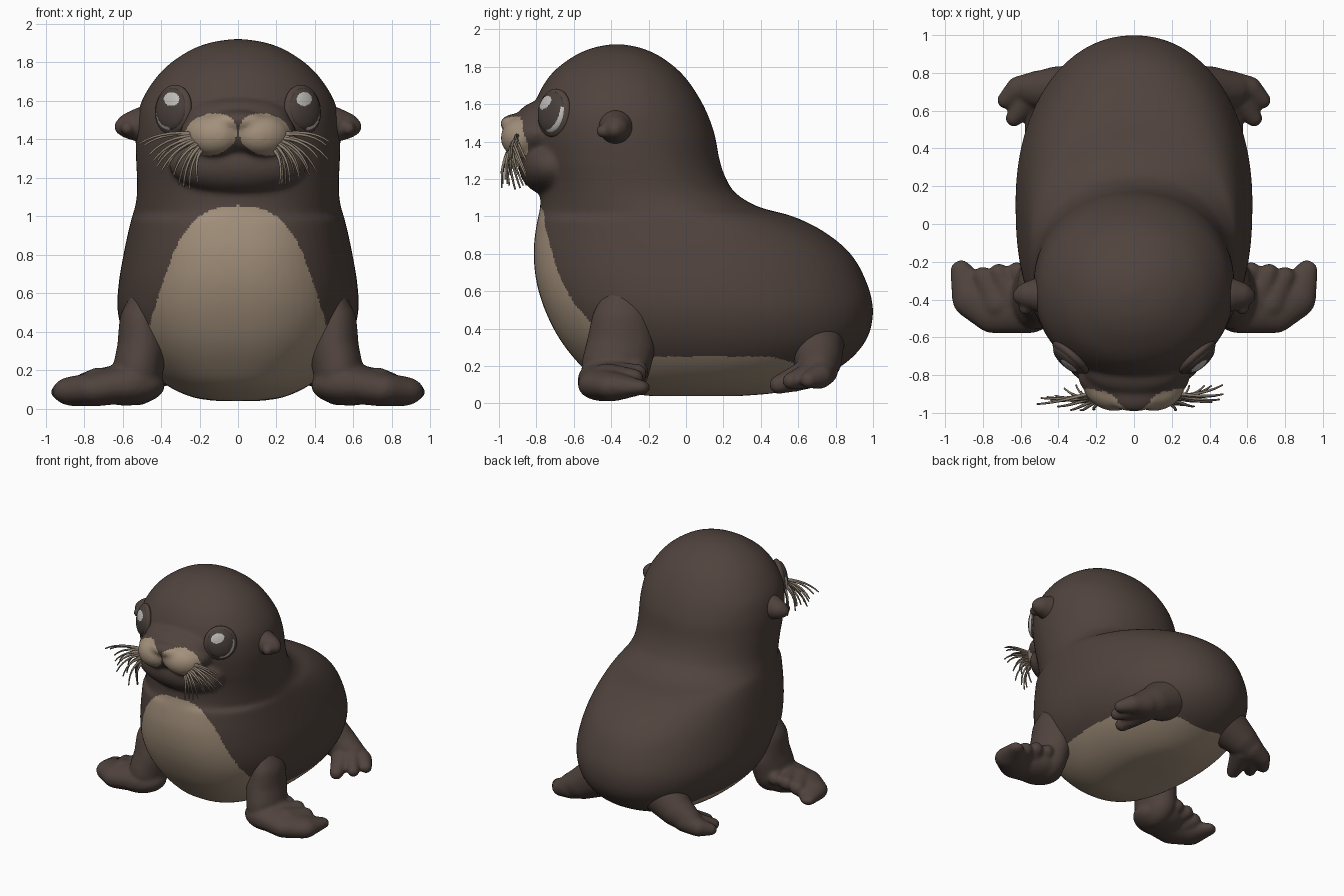
import bpy, bmesh, math, random
from mathutils import Vector, Matrix

if "Cube" in bpy.data.objects:
    bpy.data.objects.remove(bpy.data.objects["Cube"])

random.seed(4)


def mat(name, r, g, b):
    m = bpy.data.materials.new(name)
    m.diffuse_color = (r, g, b, 1)
    m.use_nodes = True
    m.node_tree.nodes["Principled BSDF"].inputs["Base Color"].default_value = m.diffuse_color
    return m


BROWN = mat("dark brown fur", 0.080, 0.056, 0.047)
TAN = mat("tan fur", 0.365, 0.278, 0.198)
EYE = mat("eye brown", 0.066, 0.050, 0.044)
WHITE = mat("eye light grey", 0.52, 0.51, 0.49)
WHISKER = mat("whisker grey brown", 0.26, 0.21, 0.16)


def blob(bm, c, r, rot=Matrix(), sub=4):
    m = Matrix.Translation(c) @ rot @ Matrix.Diagonal((*r, 1))
    bmesh.ops.create_icosphere(bm, subdivisions=sub, radius=1, matrix=m)


def chain(bm, pts, flat=1.0, wide=1.0, steps=7):
    """Tapered limb: overlapping blobs along (x, y, z, radius) points."""
    for a, b in zip(pts, pts[1:]):
        for i in range(steps + 1):
            x, y, z, r = Vector(a).lerp(Vector(b), i / steps)
            blob(bm, (x, y, z), (r * wide, r, r * flat), sub=3)


def outer_shell(me):
    """Drop any hidden inner shells left by the remesh."""
    bm = bmesh.new()
    bm.from_mesh(me)
    seen, shells = set(), []
    for v in bm.verts:
        if v in seen:
            continue
        seen.add(v)
        stack, shell = [v], []
        while stack:
            a = stack.pop()
            shell.append(a)
            for e in a.link_edges:
                o = e.other_vert(a)
                if o not in seen:
                    seen.add(o)
                    stack.append(o)
        shells.append(shell)
    shells.sort(key=len)
    bmesh.ops.delete(bm, geom=[v for s in shells[:-1] for v in s], context='VERTS')
    bm.to_mesh(me)
    bm.free()


def finish(name, bm, mats, voxel=0, smooth=0):
    """Make the object; optionally fuse it with a voxel remesh and soften it."""
    me = bpy.data.meshes.new(name)
    bm.to_mesh(me)
    bm.free()
    ob = bpy.data.objects.new(name, me)
    bpy.context.collection.objects.link(ob)
    if voxel:
        rm = ob.modifiers.new("fuse", 'REMESH')
        rm.mode = 'VOXEL'
        rm.voxel_size = voxel
        sm = ob.modifiers.new("soften", 'SMOOTH')
        sm.factor = 0.5
        sm.iterations = smooth
        dg = bpy.context.evaluated_depsgraph_get()
        me = bpy.data.meshes.new_from_object(ob.evaluated_get(dg))
        ob.modifiers.clear()
        outer_shell(me)
        ob.data = me
    me.materials.clear()
    for m in mats:
        me.materials.append(m)
    for p in me.polygons:
        p.use_smooth = True
    return ob


def catmull(p0, p1, p2, p3, t):
    return 0.5 * (2 * p1 + (p2 - p0) * t + (2 * p0 - 5 * p1 + 4 * p2 - p3) * t * t
                  + (3 * p1 - p0 - 3 * p2 + p3) * t ** 3)


# body and head: horizontal slices (z, front y, back y, half width)
SLICES = [(0.04, -0.20, 0.30, 0.12), (0.06, -0.32, 0.50, 0.24), (0.12, -0.47, 0.68, 0.37),
          (0.22, -0.58, 0.86, 0.49), (0.35, -0.68, 0.97, 0.58), (0.50, -0.755, 1.0, 0.625),
          (0.65, -0.80, 0.965, 0.62), (0.80, -0.815, 0.88, 0.595), (0.92, -0.805, 0.735, 0.57),
          (1.0, -0.79, 0.57, 0.55), (1.05, -0.78, 0.39, 0.535), (1.12, -0.78, 0.27, 0.525),
          (1.20, -0.79, 0.215, 0.525), (1.30, -0.81, 0.18, 0.53), (1.45, -0.83, 0.15, 0.53),
          (1.60, -0.81, 0.09, 0.50), (1.75, -0.73, -0.01, 0.40), (1.85, -0.61, -0.13, 0.27),
          (1.90, -0.50, -0.24, 0.15), (1.92, -0.40, -0.34, 0.03)]
bm = bmesh.new()
rows = [Vector(s) for s in SLICES]
rows = [rows[0]] + rows + [rows[-1]]
N, rings = 64, []
for i in range(1, len(rows) - 2):
    for k in range(5 if i < len(rows) - 3 else 6):
        z, yf, yb, w = catmull(*rows[i - 1:i + 3], k / 5)
        ring = []
        for j in range(N):
            c, s = math.cos(j * math.tau / N), math.sin(j * math.tau / N)
            e = 2 / (2.4 if z < 1.0 and s < 0 else 2.1)  # squarer chest and shoulders
            ring.append(bm.verts.new((math.copysign(abs(c) ** e, c) * w,
                                      (yf + yb) / 2 + math.copysign(abs(s) ** e, s) * (yb - yf) / 2, z)))
        rings.append(ring)
for a, b in zip(rings, rings[1:]):
    for j in range(N):
        bm.faces.new((a[j], a[(j + 1) % N], b[(j + 1) % N], b[j]))
bm.faces.new(rings[0][::-1])
bm.faces.new(rings[-1])
# snout, nose, brow bridge, jaw and the two muzzle cheeks
blob(bm, (0, -0.80, 1.44), (0.30, 0.165, 0.13))
blob(bm, (0, -0.90, 1.495), (0.15, 0.095, 0.055))
blob(bm, (0, -0.76, 1.51), (0.27, 0.15, 0.11))
blob(bm, (0, -0.72, 1.27), (0.36, 0.175, 0.16))
for sx in (1, -1):
    blob(bm, (sx * 0.13, -0.875, 1.42), (0.145, 0.11, 0.11), Matrix.Rotation(sx * 0.4, 4, 'Z'))
body = finish("body", bm, [BROWN, TAN], 0.0135, 14)

# tan chest, belly and muzzle chosen by position
EDGE = [(0, 0.5), (0.4, 0.465), (0.45, 0.455), (0.6, 0.41), (0.8, 0.34), (0.9, 0.29),
        (0.97, 0.235), (1.02, 0.17), (1.042, 0.11), (1.055, 0)]


def chest_width(z):
    for (z0, w0), (z1, w1) in zip(EDGE, EDGE[1:]):
        if z <= z1:
            return w0 + (w1 - w0) * (z - z0) / (z1 - z0)
    return 0


for p in body.data.polygons:
    x, y, z = p.center
    x = abs(x)
    chest = y < -0.3 and x < chest_width(z)
    belly = z < 0.25 - 0.25 * max(0, y - 0.45) and y < 0.75
    across, up = (x - 0.14) / 0.135, (z - 1.425 + 0.12 * (x - 0.14)) / 0.108
    muzzle = y < -0.85 and x > 0.012 and across ** 2 + abs(up) ** 2.4 < 1
    p.material_index = int(chest or belly or muzzle)

for sx, side in ((1, "left"), (-1, "right")):
    def M(*p):
        return (sx * p[0],) + p[1:]

    # front flipper: arm, palm and four swept-back fingers
    bm = bmesh.new()
    chain(bm, [M(0.475, -0.34, 0.58, 0.10), M(0.505, -0.345, 0.42, 0.165), M(0.50, -0.35, 0.30, 0.185),
               M(0.52, -0.375, 0.2, 0.185)], wide=0.7)
    blob(bm, M(0.58, -0.41, 0.12), (0.20, 0.17, 0.105))
    chain(bm, [M(0.56, -0.43, 0.13, 0.15), M(0.74, -0.45, 0.10, 0.13),
               M(0.85, -0.39, 0.09, 0.115), M(0.915, -0.25, 0.085, 0.06)], 0.68)
    chain(bm, [M(0.72, -0.42, 0.115, 0.10), M(0.80, -0.28, 0.13, 0.055)])
    chain(bm, [M(0.64, -0.40, 0.125, 0.10), M(0.715, -0.26, 0.16, 0.052)])
    chain(bm, [M(0.56, -0.38, 0.14, 0.10), M(0.62, -0.25, 0.17, 0.05)])
    finish("front_flipper_" + side, bm, [BROWN], 0.013, 7)

    # hind flipper: short leg and three toes
    bm = bmesh.new()
    chain(bm, [M(0.25, 0.68, 0.34, 0.17), M(0.41, 0.71, 0.235, 0.125), M(0.52, 0.71, 0.18, 0.095)])
    chain(bm, [M(0.50, 0.725, 0.18, 0.09), M(0.61, 0.715, 0.145, 0.068), M(0.68, 0.655, 0.125, 0.045)])
    chain(bm, [M(0.50, 0.70, 0.17, 0.085), M(0.58, 0.63, 0.14, 0.064), M(0.635, 0.56, 0.12, 0.045)])
    chain(bm, [M(0.46, 0.68, 0.17, 0.085), M(0.50, 0.58, 0.13, 0.068), M(0.53, 0.495, 0.10, 0.05)])
    finish("hind_flipper_" + side, bm, [BROWN], 0.013, 5)

    # ear
    bm = bmesh.new()
    chain(bm, [M(0.49, -0.375, 1.475, 0.095), M(0.56, -0.375, 1.47, 0.07), M(0.595, -0.38, 1.465, 0.048)])
    chain(bm, [M(0.55, -0.38, 1.465, 0.055), M(0.575, -0.445, 1.455, 0.035)])
    finish("ear_" + side, bm, [BROWN], 0.011, 5)

    # eyelid and eye, with a highlight and a light rim at the lower back
    n = Vector(M(0.66, -0.74, 0.12)).normalized()
    u = Vector(M(0.74, 0.66, 0)).normalized()
    v = n.cross(u).normalized()
    v = v if v.z > 0 else -v
    frame = Matrix((u, v, u.cross(v))).transposed().to_4x4()
    centre = Vector(M(0.345, -0.715, 1.555))
    bm = bmesh.new()
    blob(bm, centre - n * 0.014, (0.122, 0.13, 0.042), frame)
    finish("eyelid_" + side, bm, [BROWN])
    bm = bmesh.new()
    blob(bm, centre, (0.104, 0.112, 0.045), frame, 5)
    eye = finish("eye_" + side, bm, [EYE, WHITE])
    for p in eye.data.polygons:
        d = p.center - centre
        shine = math.hypot((abs(p.center.x) - 0.345) / 0.04, (p.center.z - 1.608) / 0.036) < 1
        rim = math.hypot((d.dot(u) + 0.012) / 0.100, (d.dot(v) - 0.016) / 0.112) > 1 \
            and d.dot(u) > -0.01 and d.dot(v) < 0.03
        p.material_index = int((shine or rim) and d.dot(n) > 0)

    # whiskers: drooping tapered hairs fanned out from the muzzle
    cu = bpy.data.curves.new("whisker_curve", 'CURVE')
    cu.dimensions = '3D'
    cu.bevel_depth = 0.0095
    cu.bevel_resolution = 1
    for i in range(15):
        t = i / 14
        a = Vector((0.25 - 0.06 * t, -0.90 - 0.05 * t, 1.43 - 0.09 * t))
        ang = math.radians(14 + 66 * t + random.uniform(-6, 6))
        length = 0.25 - 0.07 * t + random.uniform(-0.03, 0.03)
        b = a + Vector((math.cos(ang) * length, random.uniform(-0.06, 0.09), -math.sin(ang) * length))
        mid = (a + b) / 2 + Vector((0.03, -0.02, 0.04))
        sp = cu.splines.new('POLY')
        sp.points.add(6)
        for k, pt in enumerate(sp.points):
            s = k / 6
            q = a * (1 - s) ** 2 + mid * 2 * s * (1 - s) + b * s * s
            pt.co = (sx * q.x, max(q.y, -0.985), q.z, 1)
            pt.radius = 1 - 0.5 * s
    tmp = bpy.data.objects.new("whisker_helper", cu)
    me = bpy.data.meshes.new_from_object(tmp)
    bpy.data.objects.remove(tmp)
    bm = bmesh.new()
    bm.from_mesh(me)
    bmesh.ops.recalc_face_normals(bm, faces=bm.faces)
    finish("whiskers_" + side, bm, [WHISKER])
